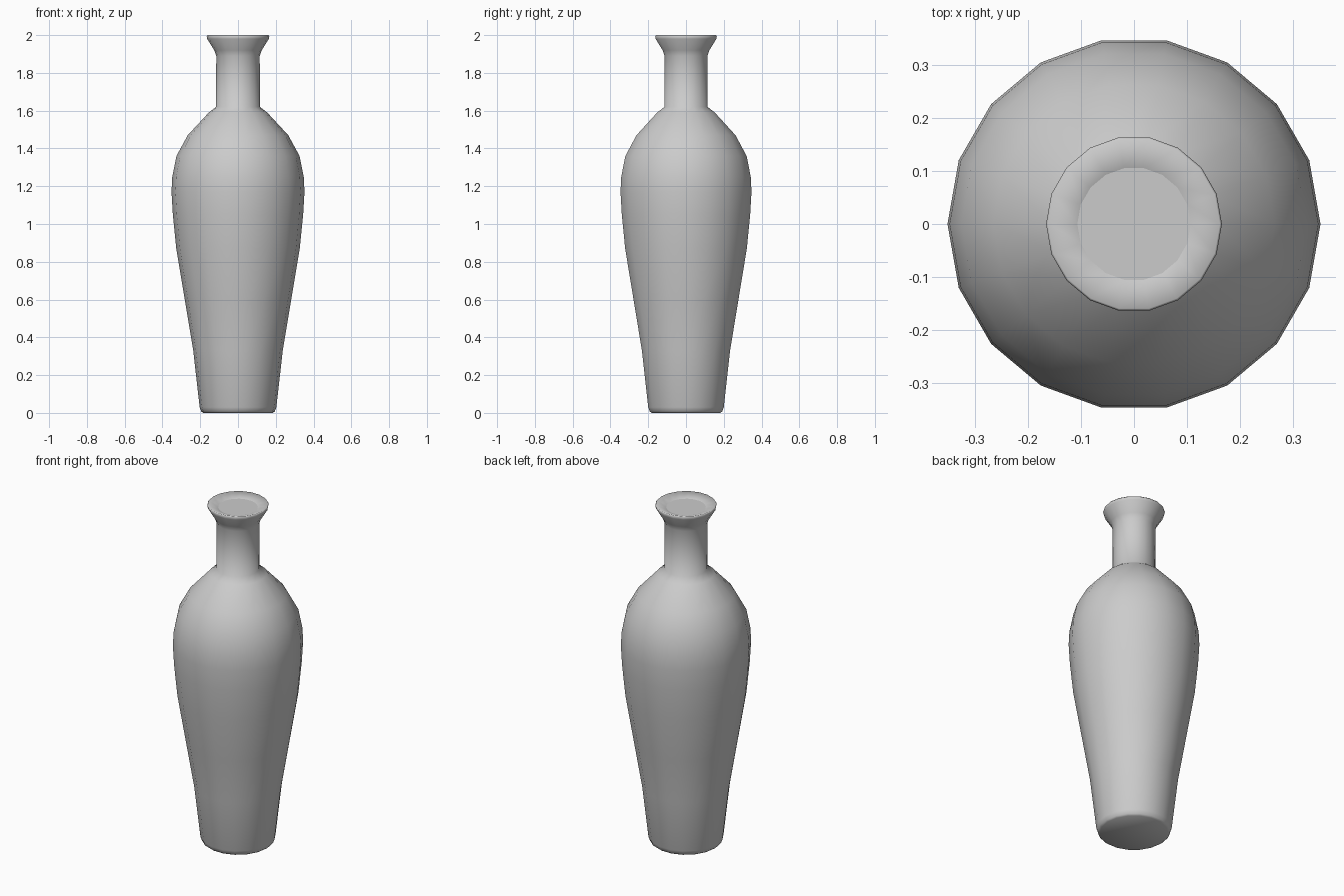
import bpy, bmesh, math

if "Cube" in bpy.data.objects:
    bpy.data.objects.remove(bpy.data.objects["Cube"])

SIDES = 18

# outer profile from the foot up to the lip, then into the shallow mouth (radius, height)
PROFILE = [
    (0.185, 0.0), (0.195, 0.008), (0.203, 0.03),
    (0.237, 0.33), (0.282, 0.60), (0.327, 0.87), (0.345, 1.05),
    (0.352, 1.17), (0.348, 1.25), (0.326, 1.36), (0.266, 1.47),
    (0.155, 1.59), (0.116, 1.62),
    (0.115, 1.89), (0.126, 1.92), (0.163, 1.98), (0.166, 1.995),
    (0.162, 2.0), (0.107, 1.98),
]


def lathe(name, profile, sides):
    bm = bmesh.new()
    rings = []
    for r, z in profile:
        rings.append([bm.verts.new((r * math.cos(2 * math.pi * i / sides),
                                    r * math.sin(2 * math.pi * i / sides), z))
                      for i in range(sides)])
    for a, b in zip(rings, rings[1:]):
        for i in range(sides):
            j = (i + 1) % sides
            bm.faces.new((a[i], a[j], b[j], b[i]))
    # foot and mouth discs
    bm.faces.new(rings[0][::-1])
    mouth = bm.faces.new(rings[-1])
    for f in bm.faces:
        f.smooth = True
    for e in mouth.edges:
        e.smooth = False
    mesh = bpy.data.meshes.new(name)
    bm.to_mesh(mesh)
    bm.free()
    obj = bpy.data.objects.new(name, mesh)
    bpy.context.collection.objects.link(obj)
    return obj


# vase
lathe("vase", PROFILE, SIDES)
